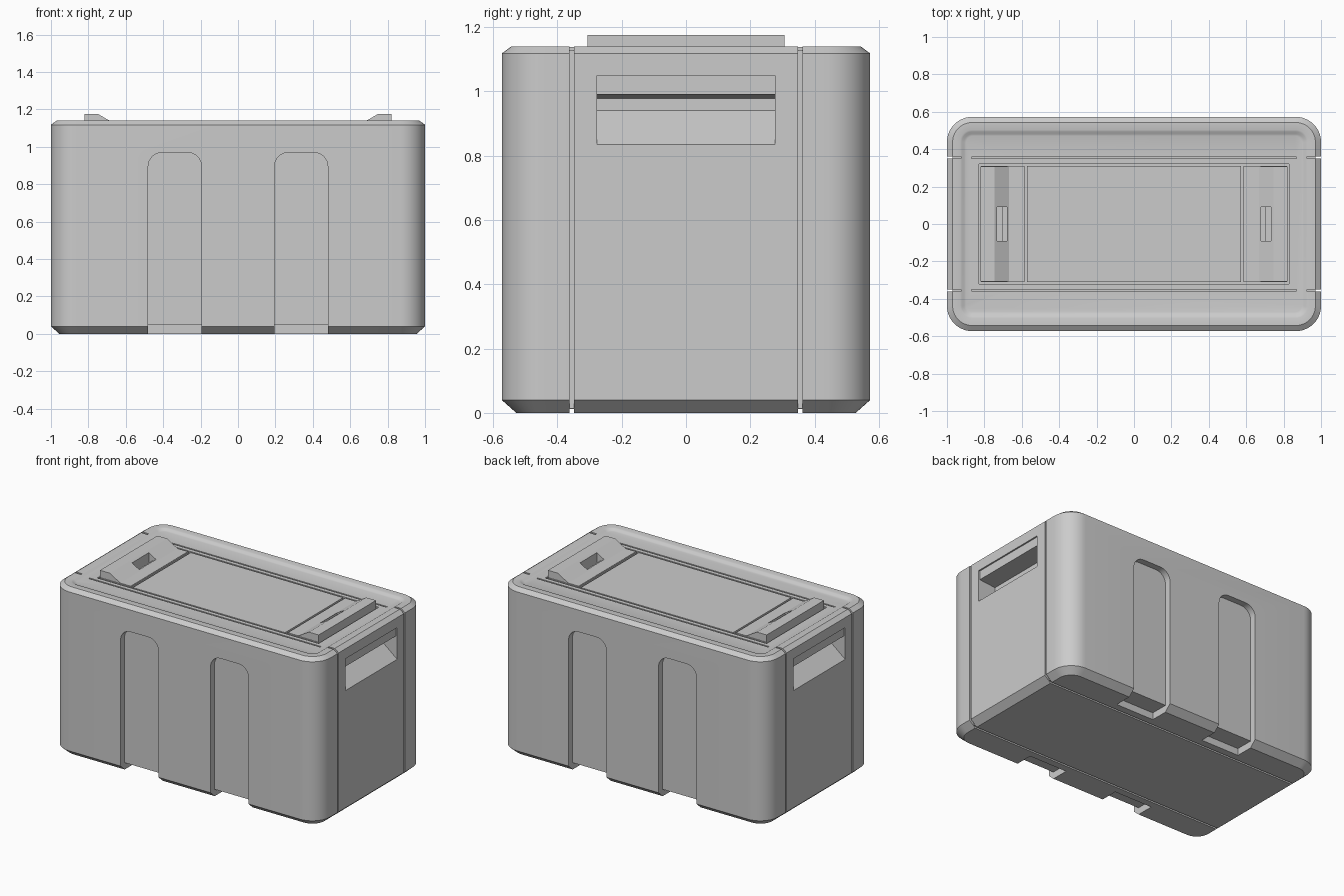
import bpy, bmesh, math
from mathutils import Vector

if "Cube" in bpy.data.objects:
    bpy.data.objects.remove(bpy.data.objects["Cube"])

grey = bpy.data.materials.new("light grey plastic")
grey.diffuse_color = (0.6, 0.6, 0.6, 1)
grey.use_nodes = True
grey.node_tree.nodes["Principled BSDF"].inputs["Base Color"].default_value = grey.diffuse_color
DECK = 1.126


def new_object(name, bm):
    bmesh.ops.recalc_face_normals(bm, faces=bm.faces)
    mesh = bpy.data.meshes.new(name)
    bm.to_mesh(mesh)
    bm.free()
    obj = bpy.data.objects.new(name, mesh)
    bpy.context.collection.objects.link(obj)
    mesh.materials.append(grey)
    return obj


def prism(name, profile, axis, lo, hi):
    """Extrude an (x, z) profile along y, or a (y, z) / (x, z) one along the given axis."""
    bm = bmesh.new()
    def place(p, t):
        return (p[0], t, p[1]) if axis == "y" else (t, p[0], p[1])
    a = [bm.verts.new(place(p, lo)) for p in profile]
    b = [bm.verts.new(place(p, hi)) for p in profile]
    bm.faces.new(a)
    bm.faces.new(b[::-1])
    n = len(profile)
    for i in range(n):
        bm.faces.new((a[i], a[(i + 1) % n], b[(i + 1) % n], b[i]))
    return new_object(name, bm)


def box(name, x0, x1, y0, y1, z0, z1):
    x0, x1 = sorted((x0, x1))
    y0, y1 = sorted((y0, y1))
    return prism(name, [(x0, z0), (x1, z0), (x1, z1), (x0, z1)], "y", y0, y1)


def cut(obj, cutters):
    """Subtract every cutter from the object, then discard the cutters."""
    bpy.context.view_layer.objects.active = obj
    for c in cutters:
        c.hide_render = True
        mod = obj.modifiers.new("cut", "BOOLEAN")
        mod.operation = "DIFFERENCE"
        mod.solver = "EXACT"
        mod.object = c
        bpy.ops.object.modifier_apply(modifier=mod.name)
    for c in cutters:
        if c.name in bpy.data.objects:
            bpy.data.objects.remove(c)


def smooth(obj, degrees=25):
    bpy.ops.object.select_all(action="DESELECT")
    obj.select_set(True)
    bpy.context.view_layer.objects.active = obj
    bpy.ops.object.shade_smooth_by_angle(angle=math.radians(degrees))


def rounded_ring(bm, inset, z, segs=10):
    r = max(0.135 - inset, 0.04)
    hx, hy = 1 - inset - r, 0.573 - inset - r
    ring = []
    for k, (sx, sy) in enumerate([(1, 1), (-1, 1), (-1, -1), (1, -1)]):
        for i in range(segs + 1):
            t = math.pi / 2 * (k + i / segs)
            ring.append(bm.verts.new((sx * hx + r * math.cos(t), sy * hy + r * math.sin(t), z)))
    return ring


# Body: stacked rounded rectangles with chamfered foot, rim and sunken deck
bm = bmesh.new()
sections = [(0.045, 0), (0, 0.04), (0, 1.118), (0.03, 1.14), (0.07, 1.14),
            (0.08, 1.137), (0.092, 1.129), (0.102, DECK)]
rings = [rounded_ring(bm, i, z) for i, z in sections]
for a, b in zip(rings, rings[1:]):
    for i in range(len(a)):
        j = (i + 1) % len(a)
        bm.faces.new((a[i], a[j], b[j], b[i]))
bm.faces.new(rings[0][::-1])
bm.faces.new(rings[-1])
body = new_object("box_body", bm)

cutters = []
for sx in (-1, 1):
    # Arched recesses and the stepped notches under them, front and back
    for sy in (-1, 1):
        xa, xb, top, r = 0.195, 0.48, 0.97, 0.075
        arch = [(xa, -0.1), (xb, -0.1)]
        for cx, start in ((xb - r, 0), (xa + r, 90)):
            for i in range(9):
                t = math.radians(start + 90 * i / 8)
                arch.append((cx + r * math.cos(t), top - r + r * math.sin(t)))
        arch = [(sx * x, z) for x, z in arch]
        lo, hi = sorted((sy * 0.53, sy * 0.7))
        cutters.append(prism("arch_cutter", arch, "y", lo, hi))
        cutters.append(box("notch_cutter", sx * xa, sx * xb, sy * 0.41, sy * 0.7, -0.1, 0.047))
        # Vertical seams on the ends and across the rim
        ya, yb = sy * 0.349, sy * 0.362
        cutters.append(box("seam_cutter", sx * 0.97, sx * 1.1, ya, yb, -0.1, 1.3))
        cutters.append(box("rim_seam_cutter", sx * 0.925, sx * 1.1, ya, yb, 1.128, 1.3))
    # Hand hold with sloped floor on each end
    hold = [(1.1, 0.835), (1.0, 0.835), (0.87, 0.94), (0.87, 0.978),
            (0.99, 0.99), (0.99, 1.05), (1.1, 1.05)]
    cutters.append(prism("hold_cutter", [(sx * x, z) for x, z in hold], "y", -0.277, 0.277))
    # Lid grooves across the deck
    for x0, x1 in ((0.571, 0.585), (0.818, 0.83)):
        cutters.append(box("groove_cutter", sx * x0, sx * x1, -0.322, 0.322, DECK - 0.012, 1.3))
    # Finger slot below each latch
    cutters.append(box("slot_cutter", sx * 0.678, sx * 0.732, -0.09, 0.09, 1.085, 1.3))
for sy in (-1, 1):
    # Long seams under the base and grooves along the deck
    cutters.append(box("base_seam_cutter", -1.1, 1.1, sy * 0.349, sy * 0.362, -0.1, 0.012))
    cutters.append(box("long_groove_cutter", -0.83, 0.83, sy * 0.311, sy * 0.322, DECK - 0.01, 1.3))
    cutters.append(box("deck_seam_cutter", -0.87, 0.87, sy * 0.349, sy * 0.359, DECK - 0.01, 1.3))
cut(body, cutters)
smooth(body)

# Wedge-shaped latches on the lid, each with a slot and a small bar inside
for sx, side in ((-1, "left"), (1, "right")):
    wedge = [(0.82, 1.115), (0.82, 1.175), (0.747, 1.175), (0.668, 1.129),
             (0.59, 1.129), (0.59, 1.115)]
    latch = prism(side + "_latch", [(sx * x, z) for x, z in wedge], "y", -0.307, 0.307)
    cut(latch, [box("slot_cutter", sx * 0.678, sx * 0.732, -0.09, 0.09, 1.0, 1.3)])
    smooth(latch)
    box(side + "_latch_bar", sx * 0.678, sx * 0.703, -0.09, 0.09, 1.08, 1.12)
